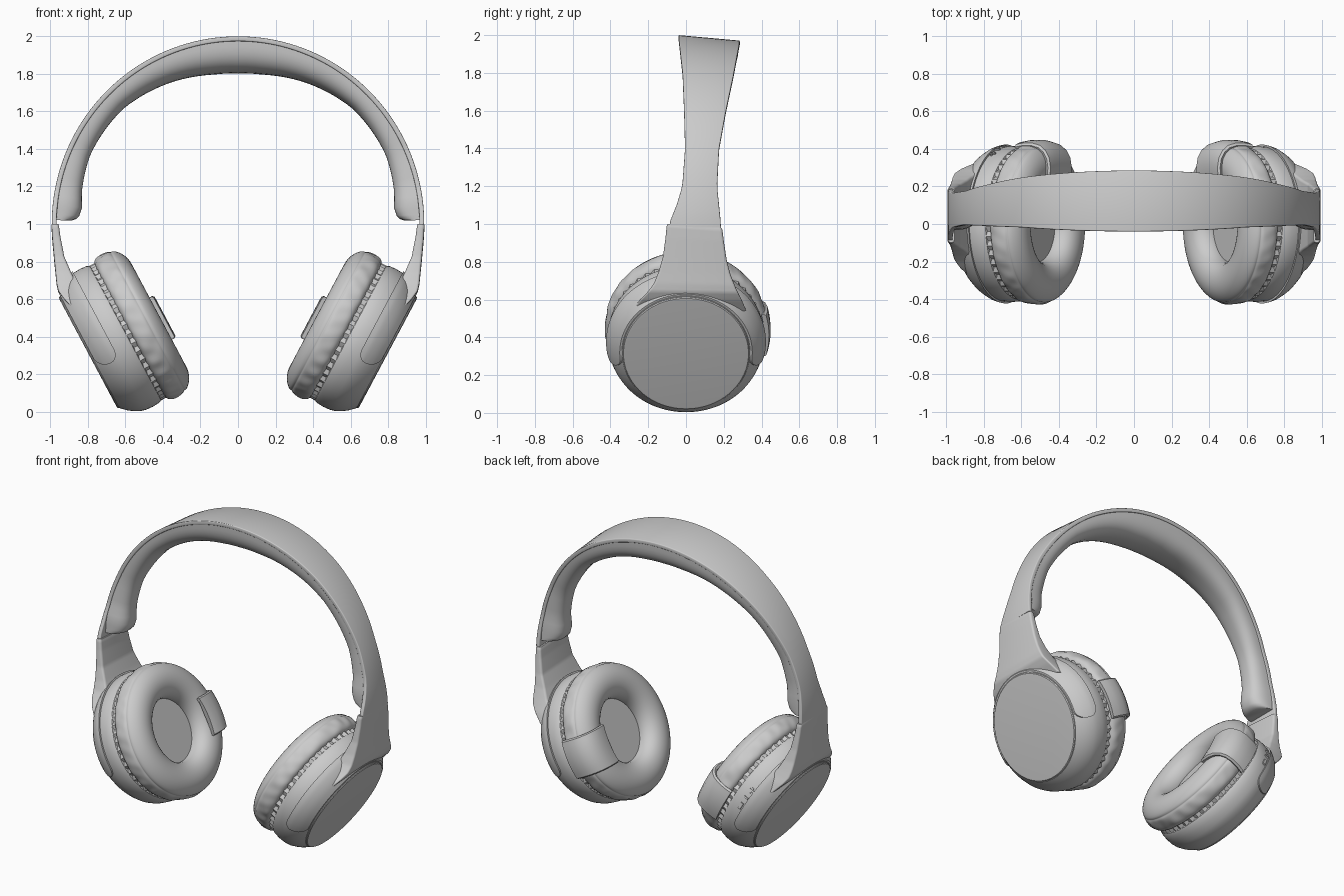
import bpy, bmesh, math
from mathutils import Vector

if "Cube" in bpy.data.objects:
    bpy.data.objects.remove(bpy.data.objects["Cube"])

# Ear cup frame (right side): centre of outer disc, up and inward directions
O = Vector((0.79, 0, 0.318))
U = Vector((0.47, 0, 0.883))
A = Vector((-0.883, 0, 0.47))


def cup(y, u, a):
    return O + U * u + A * a + Vector((0, y, 0))


def interp(keys, t):
    if t <= keys[0][0]:
        return keys[0][1:]
    for p, q in zip(keys, keys[1:]):
        if t <= q[0]:
            f = (t - p[0]) / (q[0] - p[0])
            return [b + (c - b) * f for b, c in zip(p[1:], q[1:])]
    return keys[-1][1:]


def loft(name, rings, loop=False, mirror=True, subsurf=0, angle=35, flip=False):
    """Skin closed rings of points; loop joins last to first, else ends are capped."""
    bm = bmesh.new()
    s = -1 if flip else 1
    vs = [[bm.verts.new((p[0] * s, p[1], p[2])) for p in r] for r in rings]
    n = len(vs[0])
    pairs = list(zip(vs, vs[1:])) + ([(vs[-1], vs[0])] if loop else [])
    for r, q in pairs:
        for i in range(n):
            bm.faces.new((r[i], r[(i + 1) % n], q[(i + 1) % n], q[i]))
    if not loop:
        bm.faces.new(vs[0])
        bm.faces.new(vs[-1])
    bmesh.ops.recalc_face_normals(bm, faces=bm.faces)
    me = bpy.data.meshes.new(name)
    bm.to_mesh(me)
    bm.free()
    me.shade_smooth()
    me.set_sharp_from_angle(angle=math.radians(angle))
    ob = bpy.data.objects.new(name, me)
    bpy.context.collection.objects.link(ob)
    if mirror:
        ob.modifiers.new("Mirror", "MIRROR").use_mirror_merge = False
    if subsurf:
        m = ob.modifiers.new("Subsurf", "SUBSURF")
        m.levels = m.render_levels = subsurf
    return ob


def circle(a, r, wave=None, n=96):
    out = []
    for i in range(n):
        t = 2 * math.pi * i / n
        rr = r + (wave(t) if wave else 0)
        out.append(cup(rr * math.cos(t), rr * math.sin(t), a))
    return out


def rrect(x0, x1, y0, y1, r, k=4):
    pts = []
    for j, (cx, cy) in enumerate(((x1 - r, y1 - r), (x0 + r, y1 - r), (x0 + r, y0 + r), (x1 - r, y0 + r))):
        for i in range(k + 1):
            t = math.pi / 2 * (j + i / k)
            pts.append((cx + r * math.cos(t), cy + r * math.sin(t)))
    return pts


# Headband: y range of the band by height
WIDTH = [(1.0, -.09, .185), (1.1, -.05, .175), (1.2, -.02, .165), (1.4, -.005, .175),
         (1.6, -.01, .21), (1.8, -.018, .25), (2.0, -.04, .285)]


def arc(th, r, y, y0):
    r -= 0.09 * (y - y0) * max(0, math.sin(th))
    return Vector((0.992 * r * math.cos(th), y, 1 + r * math.sin(th)))


rings = []
for i in range(81):
    th = math.radians(-1 + 182 * i / 80)
    y0, y1 = interp(WIDTH, 1 + math.sin(th))
    rings.append([arc(th, r, y, y0) for r, y in rrect(.974, 1.0, y0, y1, .006, 3)])
loft("headband", rings, mirror=False)

# Headband padding: D-shaped section, rounded at both ends
PAD = [(1.2, .085), (1.8, .11), (3, .125), (6, .135), (12, .12), (25, .10), (45, .10), (65, .13), (80, .155), (90, .16)]
degs = [1.2, 1.8, 3, 4.5, 6] + [6 + 168 * i / 56 for i in range(1, 56)] + [174, 175.5, 177, 178.2, 178.8]
rings = []
for d in degs:
    th = math.radians(d)
    y0, y1 = interp(WIDTH, 1 + math.sin(th))
    p0, p1 = interp(WIDTH, max(1.14, 1 + math.sin(th)))
    t = interp(PAD, min(d, 180 - d))[0]
    yc, h = (p0 + p1) / 2, (p1 - p0) / 2 - .006
    ring = []
    for j in range(25):
        f = math.pi * j / 24
        c = math.cos(f)
        ring.append(arc(th, .978 - t * max(0, math.sin(f)) ** .75,
                        yc + h * math.copysign(abs(c) ** .75, c), y0))
    rings.append(ring)
loft("headband_padding", rings, mirror=False, angle=50)

# Ear cup shell with chamfered rim
SHELL = [(0, .338), (.012, .35), (.035, .371), (.06, .388), (.09, .404), (.12, .412), (.16, .415), (.2, .412), (.215, .405), (.22, .395)]
loft("ear_cup_shell", [circle(a, r) for a, r in SHELL])

# Outer cover disc
loft("outer_disc", [circle(a, r) for a, r in ((.01, .336), (-.004, .336), (-.009, .331), (-.01, .32))])

# Ribbed base ring between shell and cushion
loft("cushion_base", [circle(a, .40, lambda t: .006 * math.sin(48 * t), 192) for a in (.215, .25)])

# Ear cushion: wrinkled side, stitched seam, soft front (a, radius, wrinkle size)
CUSHION = [(.24, .33, 0), (.237, .385, 0), (.245, .412, .3), (.265, .426, 1), (.295, .43, 1),
           (.325, .428, .8), (.343, .424, .3), (.349, .415, 0), (.355, .42, 0), (.375, .409, 0), (.4, .38, 0),
           (.415, .345, 0), (.42, .305, 0), (.412, .262, 0), (.39, .226, 0), (.35, .203, 0), (.3, .2, 0), (.26, .22, 0)]
rings = []
for a, r, w in CUSHION:
    rings.append(circle(a, r, lambda t: w * (.004 * math.sin(19 * t + 2 * math.sin(5 * t) + 30 * a)
                                             + .003 * math.sin(31 * t - 40 * a))))
loft("ear_cushion", rings, loop=True, subsurf=1, angle=180)

# Speaker cover inside the cushion
loft("speaker_cover", [circle(a, r) for a, r in ((.25, .215), (.31, .215))])

# Yoke arms hugging the cup rim, with rounded tips
rings = []
for i in range(-8, 73):
    if i < 0:
        ang, s = -15 + 8.6 * (1 - math.cos(math.pi / 2 * (i + 8) / 8)), math.sin(math.pi / 2 * (i + 8.4) / 8.4)
    elif i > 64:
        ang, s = 195 - 8.6 * (1 - math.cos(math.pi / 2 * (72 - i) / 8)), math.sin(math.pi / 2 * (72.4 - i) / 8.4)
    else:
        ang, s = -6.4 + 192.8 * i / 64, 1
    t = math.radians(ang)
    aa = [.062 + .06 * s * (j / 5 - 1) for j in range(11)]
    sec = [(a, interp(SHELL, a)[0] + .011) for a in aa] + [(a, interp(SHELL, a)[0] - .03) for a in reversed(aa)]
    rings.append([cup(r * math.cos(t), r * math.sin(t), a) for a, r in sec])
loft("yoke_arms", rings)

# Yoke neck: z, inner x, outer x, back and front y
NECK = [(.99, .957, .990, -.098, .188), (.985, .954, .993, -.102, .192), (.92, .945, .989, -.108, .20),
        (.82, .925, .980, -.122, .215), (.74, .89, .972, -.145, .235), (.68, .86, .966, -.17, .258),
        (.64, .83, .957, -.20, .275), (.60, .80, .928, -.24, .295), (.54, .77, .87, -.29, .32)]
rings = []
for k in range(41):
    z = .54 + .45 * k / 40
    x0, x1, y0, y1 = interp(NECK[::-1], z)
    rings.append([(x, y, z - .07 * (y - .045) * (z - .54) / .45) for x, y in rrect(x0, x1, y0, y1, .014)])
loft("yoke_neck", rings)

# Clip wrapping over the cushion at the back (a, radius)
PATH = [(.235, .428), (.28, .436), (.335, .435), (.375, .424), (.405, .40), (.425, .365), (.432, .32), (.43, .275), (.425, .25)]
rings = []
for i, (a, r) in enumerate(PATH):
    p, q = PATH[max(0, i - 1)], PATH[min(len(PATH) - 1, i + 1)]
    d = Vector((q[0] - p[0], q[1] - p[1])).normalized()
    na, nr = -d.y, d.x
    ring = []
    for off, u in rrect(-.012, .012, -.125, .125, .01, 2):
        ring.append((off, u))
    us = [-.12 + .24 * j / 8 for j in range(9)]
    sec = [(.012, u) for u in us] + [(0, .127)] + [(-.014, u) for u in reversed(us)] + [(0, -.127)]
    rings.append([cup(r + nr * o - u * u / .9, u - .02, a + na * o) for o, u in sec])
loft("cushion_clip", rings, angle=45)


# Raised control buttons on the back of the left cup
def button(name, deg, a, half_arc, half_a):
    rings = []
    for r in (.405, .422):
        ring = []
        for sa, st in ((-1, -1), (1, -1), (1, 1), (-1, 1)):
            t = math.radians(deg) + st * half_arc / .41
            ring.append(cup(r * math.cos(t), r * math.sin(t), a + sa * half_a))
        rings.append(ring)
    loft(name, rings, mirror=False, flip=True)


button("volume_up_bar", 26, .14, .018, .005)
button("volume_up_cross", 26, .14, .005, .018)
button("volume_down_bar", 18, .14, .005, .015)
button("power_button", 9, .14, .022, .009)
